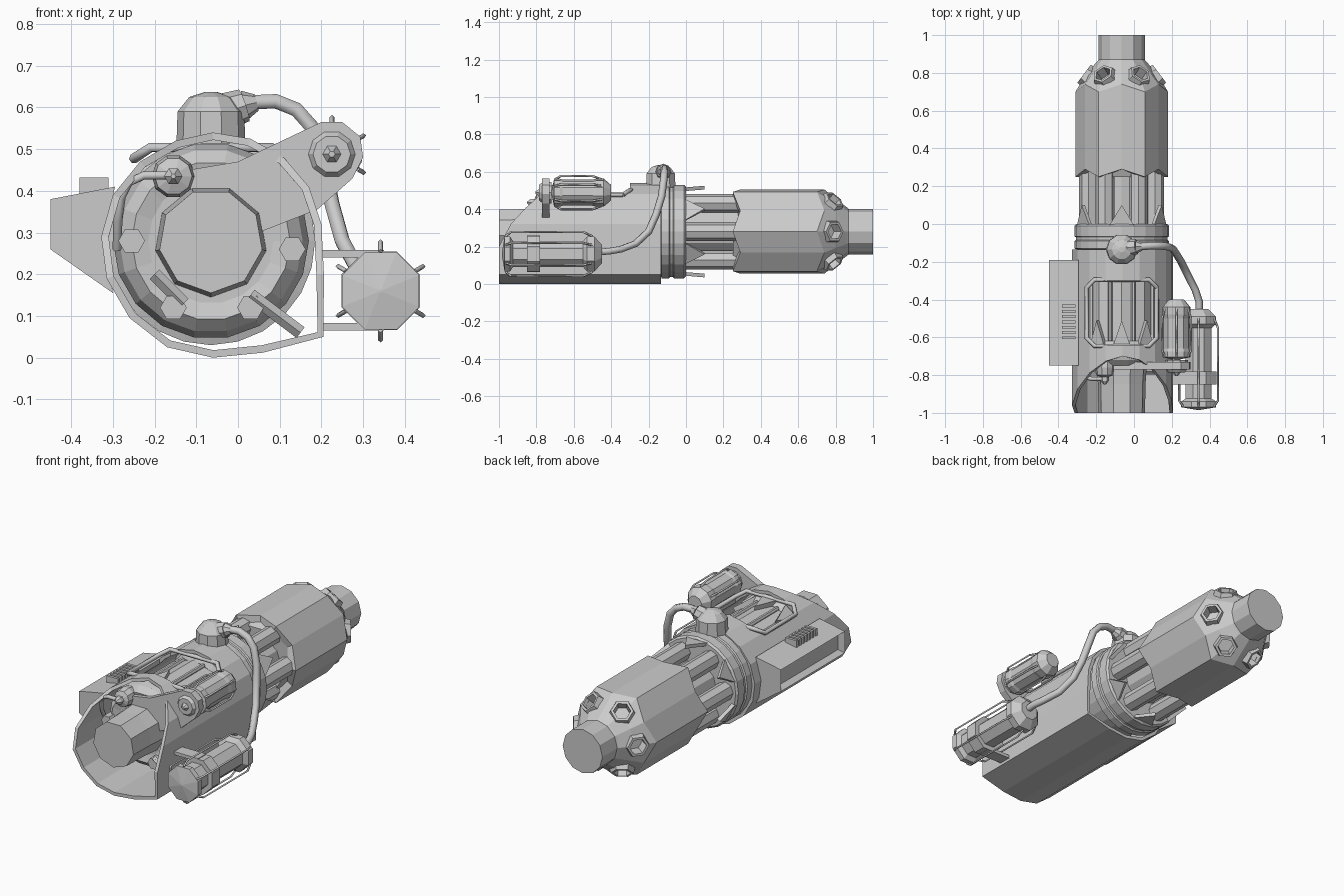
import bpy, bmesh, math
from mathutils import Vector

cube = bpy.data.objects.get("Cube")
if cube:
    bpy.data.objects.remove(cube, do_unlink=True)

steel = bpy.data.materials.new("plain grey")
steel.use_nodes = True
GREY = (0.6, 0.6, 0.6, 1)
steel.diffuse_color = GREY
steel.node_tree.nodes["Principled BSDF"].inputs["Base Color"].default_value = GREY

CX, CZ = -0.065, 0.28          # main axis, running along y
AXIS = (CX, CZ)


def add(name, mesh):
    obj = bpy.data.objects.new(name, mesh)
    bpy.context.collection.objects.link(obj)
    mesh.materials.append(steel)
    return obj


def loft(name, rings, caps=True):
    """Skin a list of equal-length point loops."""
    bm = bmesh.new()
    loops = [[bm.verts.new(p) for p in ring] for ring in rings]
    n = len(rings[0])
    for a, b in zip(loops, loops[1:]):
        for i in range(n):
            j = (i + 1) % n
            bm.faces.new((a[i], a[j], b[j], b[i]))
    if caps:
        bm.faces.new(loops[0])
        bm.faces.new(loops[-1])
    bmesh.ops.recalc_face_normals(bm, faces=bm.faces)
    mesh = bpy.data.meshes.new(name)
    bm.to_mesh(mesh)
    bm.free()
    return add(name, mesh)


def polar(centre, angle, r, y):
    a = math.radians(angle)
    return Vector((centre[0] + r * math.cos(a), y, centre[1] + r * math.sin(a)))


def lathe(name, profile, sides, centre=AXIS, spin=0):
    return loft(name, [[polar(centre, spin + 360 * i / sides, r, y) for i in range(sides)]
                       for y, r in profile])


def prism(name, outline, y0, y1):
    return loft(name, [[(x, y, z) for x, z in outline] for y in (y0, y1)])


def box(name, x, y, z):
    return prism(name, [(x[0], z[0]), (x[1], z[0]), (x[1], z[1]), (x[0], z[1])], *y)


def rod(name, p0, p1, r0, r1=None, sides=8):
    p0, p1 = Vector(p0), Vector(p1)
    q = (p1 - p0).to_track_quat('Z', 'Y')
    ring = [Vector((math.cos(t), math.sin(t), 0))
            for t in (math.tau * i / sides for i in range(sides))]
    return loft(name, [[p + q @ (v * r) for v in ring]
                       for p, r in ((p0, r0), (p1, r0 if r1 is None else r1))])


def tube(name, points, r, res=1):
    curve = bpy.data.curves.new(name, 'CURVE')
    curve.dimensions, curve.bevel_depth, curve.bevel_resolution = '3D', r, res
    curve.use_fill_caps = True
    line = curve.splines.new('POLY')
    line.points.add(len(points) - 1)
    for p, co in zip(line.points, points):
        p.co = (*co, 1)
    temp = bpy.data.objects.new(name + "_path", curve)
    mesh = bpy.data.meshes.new_from_object(temp)
    bpy.data.objects.remove(temp)
    mesh.materials.clear()
    return add(name, mesh)


def teeth(name, angles, r, y0, y1, half=16, thick=0.02):
    """Crown of pointed teeth round the main axis."""
    for a in angles:
        loft(name, [[polar(AXIS, a - half, rr, y0), polar(AXIS, a + half, rr, y0),
                     polar(AXIS, a, rr, y1)] for rr in (r - thick, r)])


def cut(target, cutter):
    mod = target.modifiers.new("cut", 'BOOLEAN')
    mod.object, mod.operation, mod.solver = cutter, 'DIFFERENCE', 'EXACT'
    cutter.hide_render = True
    cutter.hide_viewport = True


SIX = range(0, 360, 60)
BETWEEN = range(30, 390, 60)

# Muzzle housing: six-fold, twelve-sided, with scalloped ends
muzzle_rings = []
for y, r, shift, dent in ((0.27, 0.2, 0.02, 0.01), (0.27, 0.245, 0.02, 0.02),
                          (0.72, 0.245, 0.02, 0.02), (0.80, 0.185, 0, 0.01),
                          (0.86, 0.13, 0, 0), (0.87, 0.122, 0, 0), (1.0, 0.122, 0, 0)):
    muzzle_rings.append([polar(AXIS, 30 * i, r - dent * (i % 2),
                               y + shift * (1 if i % 2 else -1)) for i in range(12)])
muzzle = loft("muzzle_housing", muzzle_rings)

# Framed ports round the muzzle taper
for a in SIX:
    base = polar(AXIS, a, 0.185, 0.785)
    out = (polar((0, 0), a, 1, 0) + Vector((0, 0.75, 0))).normalized()
    frame = rod("port_frame", base - out * 0.05, base + out * 0.018, 0.075, 0.058, 6)
    hole = rod("port_cutter", base - out * 0.045, base + out * 0.1, 0.042, 0.046, 6)
    cut(muzzle, hole)
    cut(frame, hole)

# Barrel cluster and its core
lathe("barrel_core", [(-0.05, 0.12), (0.3, 0.12)], 12)
for a in SIX:
    p = polar(AXIS, a, 0.175, -0.02)
    rod("barrel", p, p + Vector((0, 0.33, 0)), 0.05)

# Collar with crown
lathe("collar", [(-0.3, 0.2), (-0.14, 0.22), (-0.13, 0.25), (-0.09, 0.25), (-0.085, 0.243),
                 (-0.07, 0.243), (-0.065, 0.25), (-0.01, 0.25), (0, 0.24)], 24)
teeth("collar_tooth", BETWEEN, 0.245, -0.01, 0.1)

# Body shell: open trough at the front, hood sweeping back towards the top
outline = [(0.205, 0.05), (0.06, 0.012), (-0.06, 0), (-0.17, 0.025), (-0.26, 0.095),
           (-0.315, 0.19), (-0.328, 0.29), (-0.3, 0.39), (-0.235, 0.47), (-0.15, 0.52),
           (-0.06, 0.54), (0.03, 0.525), (0.11, 0.48), (0.17, 0.41), (0.2, 0.32), (0.206, 0.2)]


def front_edge(z):
    return -1 + 0.3 * max(0, (z - 0.2) / 0.34) ** 1.5


shell = loft("body_shell", [[(x, front_edge(z), z) for x, z in outline],
                            [(x, -0.3, z) for x, z in outline],
                            [(x, -0.135, z) for x, z in outline]], caps=False)
solid = shell.modifiers.new("wall", 'SOLIDIFY')
solid.thickness, solid.offset = 0.018, -1

# Window in the hood, chamfered corners
w, d, c = 0.18, 0.17, 0.04
plan = [(w, d - c), (w - c, d), (c - w, d), (-w, d - c),
        (-w, c - d), (c - w, -d), (w - c, -d), (w, c - d)]
cut(shell, loft("window_cutter", [[(CX + x, -0.47 + y, z) for x, y in plan]
                                  for z in (0.4, 0.7)]))
tube("window_rim", [(CX + x * 1.03, -0.47 + y * 1.03, 0.545 - 2.1 * x * x)
                    for x, y in plan + plan[:1]], 0.012)

# Drum seen through the window, and its crown
lathe("drum", [(-0.66, 0.18), (-0.64, 0.205), (-0.3, 0.205), (-0.27, 0.19)], 10, spin=18)
for a in range(0, 360, 36):
    p = polar(AXIS, a, 0.2, -0.62)
    rod("drum_rib", p, p + Vector((0, 0.32, 0)), 0.012, sides=6)
teeth("drum_tooth", range(18, 378, 36), 0.228, -0.66, -0.51, 13, 0.03)

# Motor core, bulkhead and bolts inside the trough
lathe("motor_core", [(-1, 0.125), (-0.85, 0.128), (-0.66, 0.14)], 9, spin=-10)
lathe("bulkhead", [(-0.74, 0.15), (-0.75, 0.19), (-0.72, 0.22), (-0.66, 0.235), (-0.62, 0.2)], 18)
for x, z in ((-0.155, 0.12), (0.03, 0.12), (-0.255, 0.28), (0.13, 0.26)):
    rod("bolt", (x, -0.79, z), (x, -0.68, z), 0.032, sides=6)
rod("strut_right", (0.03, -0.78, 0.15), (0.15, -0.78, 0.06), 0.016, sides=4)
rod("strut_left", (-0.13, -0.78, 0.13), (-0.2, -0.78, 0.2), 0.016, sides=4)

# Side housing with sunken panel and vent fins
housing = prism("side_housing", [(-0.45, 0.26), (-0.45, 0.38), (-0.295, 0.41),
                                 (-0.32, 0.3), (-0.3, 0.155)], -0.75, -0.19)
bm = bmesh.new()
bm.from_mesh(housing.data)
bm.normal_update()
side = [f for f in bm.faces if f.normal.x < -0.9]
bmesh.ops.inset_region(bm, faces=side, thickness=0.025, depth=0)
bmesh.ops.translate(bm, verts=list({v for f in side for v in f.verts}), vec=(0.03, 0, 0))
bm.to_mesh(housing.data)
bm.free()
for i in range(7):
    y = -0.61 + 0.028 * i
    box("vent_fin", (-0.38, -0.31), (y, y + 0.015), (0.37, 0.432))

# Dome on top, with elbow and feed hose
rod("dome_base", (CX, -0.135, 0.5), (CX, -0.135, 0.59), 0.083, 0.08, 10)
rod("dome_cap", (CX, -0.135, 0.59), (CX, -0.135, 0.625), 0.08, 0.052, 10)
rod("dome_top", (CX, -0.135, 0.625), (CX, -0.135, 0.637), 0.052, 0.015, 10)
rod("elbow", (-0.03, -0.125, 0.59), (0.015, -0.12, 0.605), 0.045, 0.04)
rod("elbow_tip", (0.015, -0.12, 0.605), (0.045, -0.12, 0.612), 0.036, 0.02)
tube("feed_hose", [(0.03, -0.12, 0.612), (0.09, -0.115, 0.615), (0.14, -0.115, 0.595),
                   (0.18, -0.12, 0.55), (0.205, -0.13, 0.47), (0.225, -0.16, 0.37),
                   (0.25, -0.2, 0.28), (0.285, -0.27, 0.215), (0.325, -0.35, 0.185),
                   (0.345, -0.41, 0.175), (0.345, -0.47, 0.17)], 0.02)


def canister(name, centre, y0, y1, r, waist, sides=8):
    """Capped cylinder guarded by six rails."""
    lathe(name, [(y0, 0.004), (y0 + 0.015, r), (y0 + 0.045, r), (y0 + 0.06, waist),
                 (y1 - 0.1, waist), (y1 - 0.08, r), (y1 - 0.04, r), (y1, r * 0.55)],
          sides, centre, 22.5)
    for a in BETWEEN:
        path = [(r * 0.95, y0 + 0.02), (r * 1.18, y0 + 0.05),
                (r * 1.18, y1 - 0.1), (r * 0.95, y1 - 0.05)]
        tube(name + "_rail", [polar(centre, a, rr, y) for rr, y in path], 0.006, 0)


# Lower canister with clamp
LOW = (0.342, 0.16)
canister("lower_canister", LOW, -0.985, -0.45, 0.1, 0.075)
lathe("canister_clamp", [(-0.85, 0.102), (-0.78, 0.102)], 8, LOW, 22.5)
for z in (0.065, 0.24):
    box("clamp_arm", (0.195, 0.35), (-0.85, -0.78), (z, z + 0.018))

# Upper canister on its lever plate
UP = (0.225, 0.488)
canister("upper_canister", UP, -0.72, -0.4, 0.075, 0.07, 10)
prism("lever_plate", [(-0.12, 0.45), (0, 0.47), (0.2, 0.565), (0.25, 0.565), (0.293, 0.53),
                      (0.3, 0.48), (0.275, 0.43), (0.19, 0.355), (0.05, 0.3), (-0.1, 0.3)],
      -0.77, -0.73)
lathe("lever_hub", [(-0.785, 0.03), (-0.785, 0.045), (-0.765, 0.06), (-0.72, 0.06)], 10, UP)
lathe("lever_pin", [(-0.805, 0.008), (-0.785, 0.022)], 6, UP)

# Valve knob with its bent pipe
KNOB = (-0.155, 0.435)
lathe("valve_knob", [(-0.81, 0.02), (-0.8, 0.045), (-0.76, 0.052), (-0.69, 0.04)], 10, KNOB)
lathe("valve_pin", [(-0.85, 0.006), (-0.83, 0.022), (-0.8, 0.022)], 6, KNOB)
tube("valve_pipe", [(-0.17, -0.82, 0.437), (-0.225, -0.82, 0.437), (-0.262, -0.81, 0.42),
                    (-0.28, -0.8, 0.385), (-0.288, -0.78, 0.33), (-0.29, -0.74, 0.26)], 0.011)
